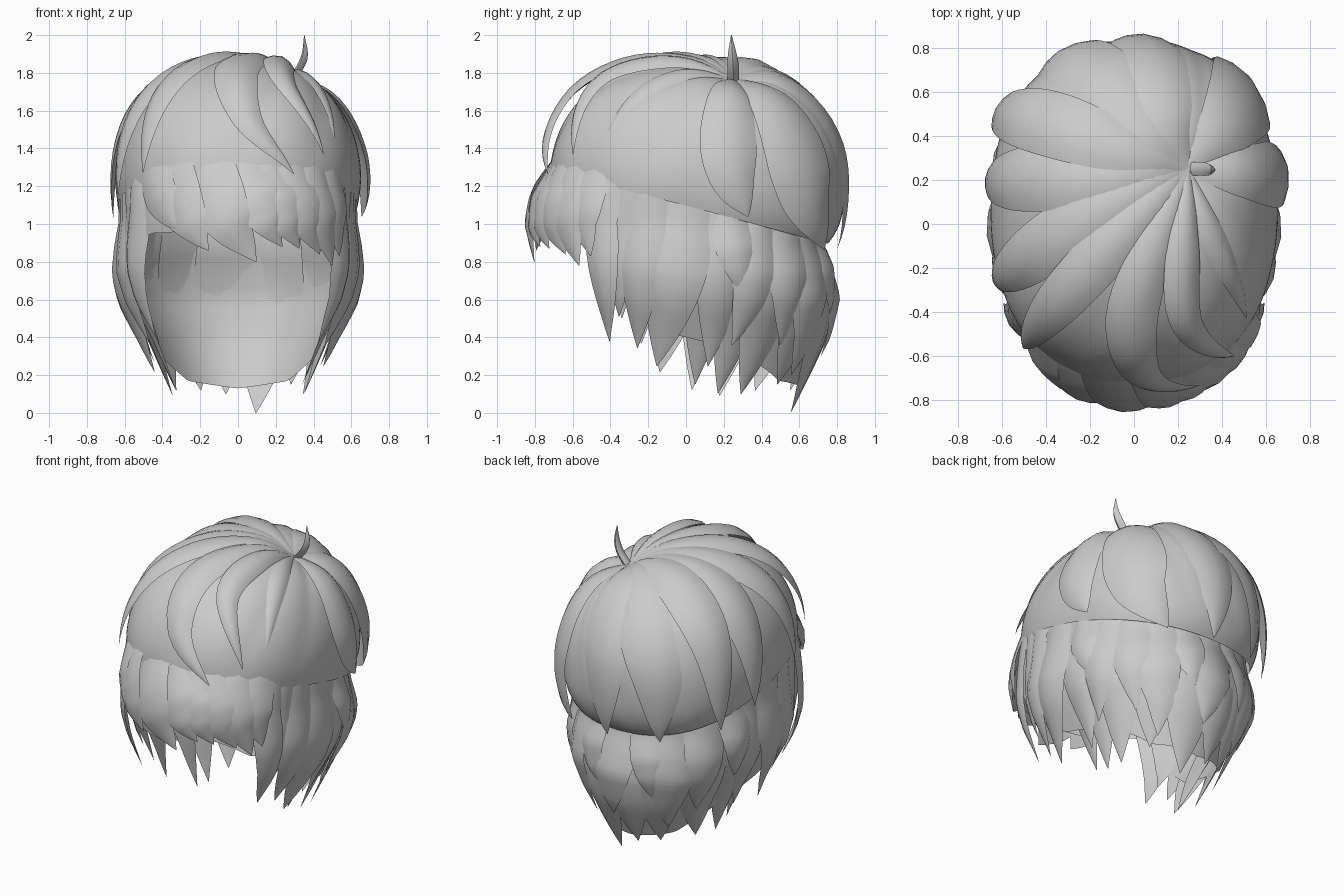
import bpy, bmesh, math, random
from mathutils import Vector as V

if "Cube" in bpy.data.objects:
    bpy.data.objects.remove(bpy.data.objects["Cube"])

random.seed(4)
C, RAD, N = V((0, .05, 1.15)), V((.65, .78, .715)), 2.3     # dome of the head
WHORL = V((.25, .25, 1.77))
# lower hair envelope: z, half width, front depth, back depth
ENV = [(0, .34, .66, .57), (.2, .42, .70, .65), (.4, .50, .74, .73), (.6, .595, .77, .765),
       (.75, .63, .79, .745), (.88, .63, .80, .715), (1.0, .62, .825, .73), (1.15, .63, .79, .76),
       (1.3, .635, .72, .77), (1.5, .58, .64, .74)]


def project(p):
    d = p - C
    return C + d / sum(abs(d[i] / RAD[i]) ** N for i in range(3)) ** (1 / N)


def normal(p):
    d = p - C
    return V((d.x / RAD.x ** 2, d.y / RAD.y ** 2, max(d.z, 0) / RAD.z ** 2)).normalized()


def dimple(p):
    """Depth of the hollow around the whorl."""
    return .05 * math.exp(-((p - WHORL).length / .16) ** 2)


def rim_z(y):
    return 1.097 - .255 * y


def env(phi, z):
    """Point on the lower hair envelope; phi in degrees, 0 = front, 90 = +x."""
    z = max(0, min(z, 1.499))
    for a, b in zip(ENV, ENV[1:]):
        if a[0] <= z <= b[0]:
            f = (z - a[0]) / (b[0] - a[0])
            w, fr, bk = (a[i] + (b[i] - a[i]) * f for i in (1, 2, 3))
            break
    s, c = math.sin(math.radians(phi)), math.cos(math.radians(phi))
    return V((w * math.copysign(abs(s) ** .9, s), -(fr if c > 0 else bk) * math.copysign(abs(c) ** .9, c), z))


def spline(pts, t):
    """Catmull-Rom point along the control points."""
    n = len(pts) - 1
    i = min(int(t * n), n - 1)
    f = t * n - i
    b, c = pts[i], pts[i + 1]
    a = pts[i - 1] if i else b * 2 - c
    d = pts[i + 2] if i + 2 <= n else c * 2 - b
    return .5 * (2 * b + (c - a) * f + (2 * a - 5 * b + 4 * c - d) * f ** 2 + (3 * b - a - 3 * c + d) * f ** 3)


def mesh_object(name, bm, angle=60):
    bmesh.ops.recalc_face_normals(bm, faces=bm.faces[:])
    me = bpy.data.meshes.new(name)
    bm.to_mesh(me)
    bm.free()
    for p in me.polygons:
        p.use_smooth = True
    me.set_sharp_from_angle(angle=math.radians(angle))
    ob = bpy.data.objects.new(name, me)
    bpy.context.collection.objects.link(ob)


def skin(bm, rings, closed):
    for a, b in zip(rings, rings[1:]):
        for j in range(len(a) if closed else len(a) - 1):
            k = (j + 1) % len(a)
            bm.faces.new((a[j], a[k], b[k], b[j]))


def lock(name, path, w, th, root, power=2.6, flat=None):
    """Pointed lens-section lock of hair along a path, wrapped to the head."""
    bm = bmesh.new()
    rings, n = [], len(path) - 1
    for i, p in enumerate(path):
        t = i / n
        tan = (path[min(i + 1, n)] - path[max(i - 1, 0)]).normalized()
        nor = flat or normal(p)
        side = tan.cross(nor).normalized()
        nor = side.cross(tan)
        grow = root + (1 - root) * math.sin(min(1, t / .65) * math.pi / 2)
        hw = max(w * grow * (1 - t ** power), .002)
        tk = th * min(1, hw / w * 1.3)
        ring = []
        for u, o in [(-1, 0), (-.6, 1), (0, 1), (.6, 1), (1, 0), (.5, -.3), (0, -.3), (-.5, -.3)]:
            ring.append(bm.verts.new(p + side * u * hw + nor * (o * tk * (1 - u * u) - hw * hw * u * u / 1.4)))
        rings.append(ring)
    skin(bm, rings, True)
    bm.faces.new(rings[0])
    bm.faces.new(rings[-1])
    mesh_object(name, bm)


def crown_lock(name, pts, w, lift=.02, th=.03, power=3.5):
    """Lock running from the whorl over the dome."""
    ctrl, path = [WHORL] + [V(p) for p in pts], []
    for i in range(25):
        t = i / 24
        p = project(spline(ctrl, t))
        path.append(p + normal(p) * (lift * min(1, 1.6 * t) - dimple(p)))
    lock(name, path, w, th, .12, power)


def hang_lock(name, phi0, phi1, z1, w, lift=.01, th=.025, sink=.03):
    """Lock hanging from the cap rim down the lower envelope."""
    z0 = rim_z(env(phi0, 1.1).y) + .08
    path = []
    for i in range(17):
        t = i / 16
        p = env(phi0 + (phi1 - phi0) * t ** 1.5, z0 + (z1 - z0) * t)
        path.append(p + normal(p) * (-sink + (lift + sink) * min(1, t * 2)))
    lock(name, path, w, th, .75)


# smooth cap from the whorl to the tilted rim, tucked in at the back
bm = bmesh.new()
rings = []
for i in range(1, 29):
    t, ring = i / 28, []
    for j in range(96):
        a = 2 * math.pi * j / 96
        e = V((RAD.x * math.sin(a), .05 - RAD.y * math.cos(a), 0))
        e.z = rim_z(e.y)
        p = project(WHORL.lerp(project(e), t))
        p += normal(p) * (.01 * abs(math.sin(a * 5.5)) * math.sin(t * math.pi) - dimple(p))
        tuck = .03 - .028 * math.cos(a)
        k = 1 - tuck * max(0, (t - .72) / .28) ** 2
        ring.append(bm.verts.new((p.x * k, p.y * k, p.z)))
    rings.append(ring)
skin(bm, rings, True)
mid = bm.verts.new(WHORL)
for j in range(96):
    bm.faces.new((mid, rings[0][j], rings[0][(j + 1) % 96]))
mesh_object("hair_cap", bm)

# continuous under layer, open at the face
HEM = [(0, .97), (48, .95), (58, .85), (68, .62), (85, .42), (115, .30), (140, .17), (180, .13)]
bm = bmesh.new()
cols = []
for j in range(97):
    phi = -180 + 360 * j / 96
    a = abs(phi)
    for (p0, h0), (p1, h1) in zip(HEM, HEM[1:]):
        if p0 <= a <= p1:
            hem = h0 + (h1 - h0) * (a - p0) / (p1 - p0)
    top = rim_z(env(phi, 1.1).y) + .05
    col = []
    for i in range(15):
        p = env(phi, top + (hem - top) * i / 14)
        col.append(bm.verts.new(p - normal(p) * .015))
    cols.append(col)
skin(bm, cols, False)
bmesh.ops.remove_doubles(bm, verts=bm.verts[:], dist=.0005)
mesh_object("under_layer", bm)

# swept fringe: root angle, tip angle, tip height, half width
for f in [(-44, -26, .96, .14), (-34, -12, .86, .17), (-14, 7, .80, .18), (0, 19, .88, .16),
          (13, 28, .87, .15), (26, 40, .84, .16), (38, 48, .78, .14), (50, 54, .83, .13)]:
    hang_lock("fringe_lock", *f, lift=.01 + .012 * random.random(), th=.02, sink=.022)

# side locks on both sides, leaning forward to their tips
for s in (1, -1):
    for a0, a1, z1, w, lift in [(58, 58, .39, .12, .0), (67, 63, .52, .13, -.03), (76, 73, .36, .15, .0),
                                (90, 81, .23, .20, .02), (98, 92, .14, .15, -.06), (103, 97, .26, .15, .0),
                                (112, 105, .10, .16, -.02)]:
        hang_lock("side_lock", s * a0, s * (a1 + random.uniform(-2, 2)), z1 + random.uniform(-.02, .02), w, lift)

# back: long lower layer, then shorter upper layer
for a0, a1, z1, w in [(124, 116, .10, .18), (144, 138, .15, .20), (164, 166, .0, .21),
                      (184, 188, .10, .20), (206, 208, .12, .20), (228, 236, .12, .19)]:
    hang_lock("back_long_lock", a0, a1, z1, w, lift=.0)
for a0, a1, z1, w in [(106, 112, .60, .12), (120, 107, .36, .14), (134, 130, .36, .15), (148, 144, .20, .17),
                      (163, 168, .52, .15), (180, 176, .30, .18), (197, 203, .48, .15), (212, 214, .24, .17),
                      (228, 232, .36, .15), (246, 250, .56, .13)]:
    hang_lock("back_short_lock", a0, a1, z1, w, lift=.025)

# loose locks from the whorl: front
crown_lock("front_sweep_lock", [(.1, -.1, 1.9), (-.01, -.42, 1.78), (.05, -.66, 1.52), (.28, -.71, 1.26)], .15, .06,
           .035, 2.6)
crown_lock("front_right_lock", [(.22, -.1, 1.85), (.22, -.42, 1.7), (.43, -.58, 1.36)], .11, .05, .035, 2.6)
crown_lock("front_right_thin_lock", [(.34, 0, 1.8), (.42, -.22, 1.68), (.5, -.42, 1.45)], .08, .01, .02, 2.6)
crown_lock("front_left_lock", [(-.06, -.05, 1.9), (-.36, -.38, 1.66), (-.49, -.56, 1.27)], .15, .045, .03, 2.6)
crown_lock("left_front_lock", [(-.13, .08, 1.85), (-.48, -.16, 1.6), (-.62, -.26, 1.15)], .16)
# loose locks: sides and back
crown_lock("left_side_lock", [(-.2, .22, 1.85), (-.55, .2, 1.55), (-.66, .2, 1.02)], .18)
crown_lock("left_back_lock", [(-.13, .36, 1.8), (-.48, .46, 1.5), (-.55, .46, .96)], .18, .055)
crown_lock("right_side_lock", [(.46, .24, 1.72), (.63, .23, 1.48), (.67, .25, 1.25), (.67, .34, 1.03)], .165, .035,
           .03, 5)
crown_lock("right_back_lock", [(.42, .45, 1.68), (.51, .6, 1.4), (.49, .65, 1.13), (.33, .72, .86)], .22, .03, .03, 5)
crown_lock("back_lock", [(.14, .5, 1.72), (.05, .78, 1.35), (.03, .78, .88)], .21, .012)
crown_lock("back_left_lock", [(.02, .45, 1.75), (-.28, .7, 1.35), (-.3, .7, .90)], .22, .012)

# upright tuft
tuft = [V((.24, .25, 1.74)), V((.31, .25, 1.82)), V((.345, .245, 1.9)), V((.35, .24, 2.0))]
lock("crown_tuft", [spline(tuft, i / 12) for i in range(13)], .035, .03, .8, 2.6, V((1, 0, .01)))
